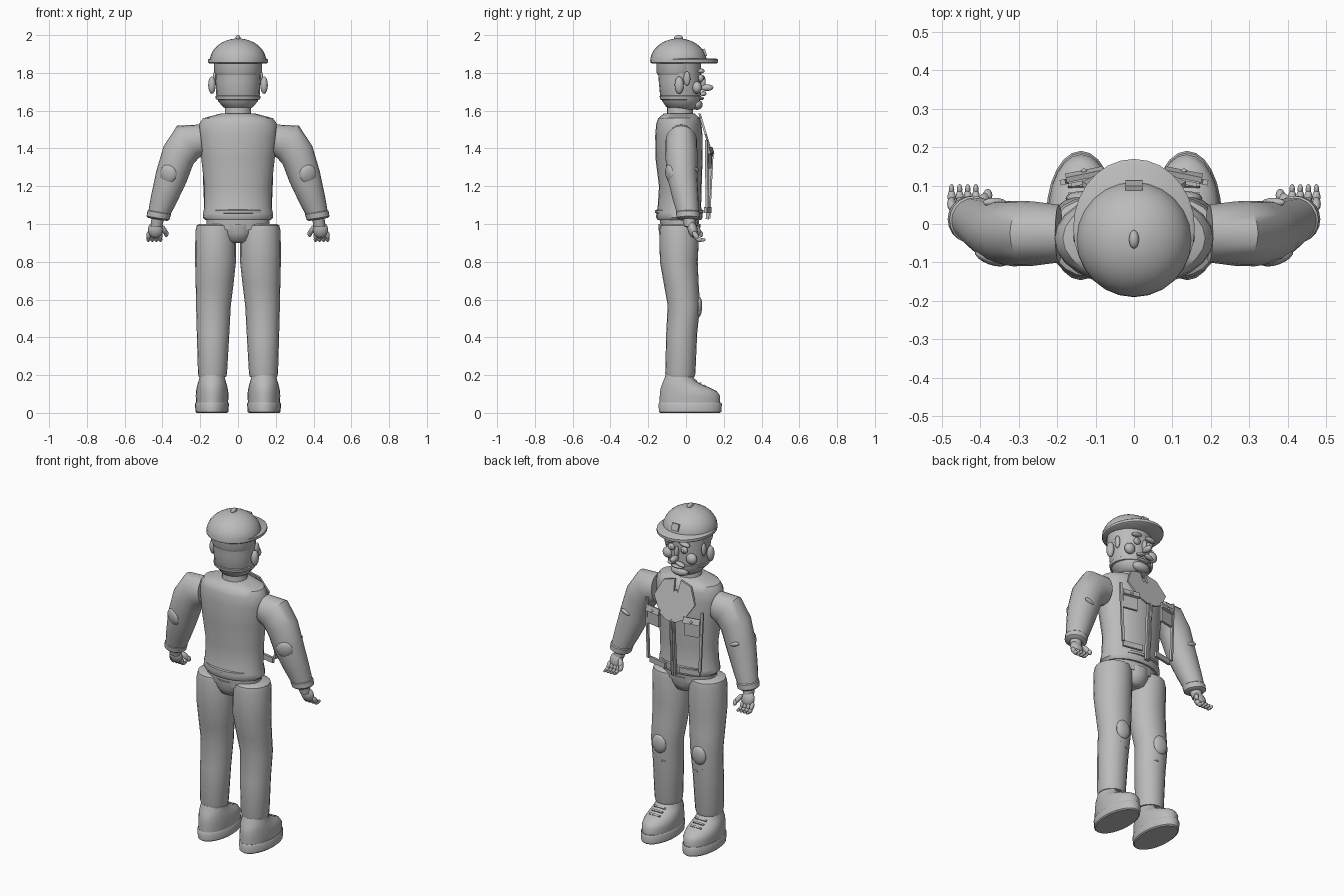
import bpy, bmesh, math
from mathutils import Euler, Vector

grey = bpy.data.materials.new("plain grey")
grey.diffuse_color = (0.5, 0.5, 0.5, 1)


def finish(bm, name, angle=40):
    bmesh.ops.recalc_face_normals(bm, faces=bm.faces)
    me = bpy.data.meshes.new(name)
    bm.to_mesh(me)
    bm.free()
    me.materials.append(grey)
    ob = bpy.data.objects.new(name, me)
    bpy.context.collection.objects.link(ob)
    bpy.ops.object.select_all(action='DESELECT')
    ob.select_set(True)
    bpy.context.view_layer.objects.active = ob
    bpy.ops.object.shade_smooth_by_angle(angle=math.radians(angle))
    return ob


def loft(name, sections, s=1, n=20):
    """Skin through ellipses (x, y, z, rx, ry, tilt about y); s mirrors x."""
    bm = bmesh.new()
    rings = []
    for x, y, z, rx, ry, tilt in sections:
        ring = []
        for i in range(n):
            a = 2 * math.pi * i / n
            u = rx * math.cos(a)
            ring.append(bm.verts.new((s * (x + u * math.cos(tilt)), y + ry * math.sin(a),
                                      z + u * math.sin(tilt))))
        rings.append(ring)
    for r, q in zip(rings, rings[1:]):
        for i in range(n):
            bm.faces.new((r[i], r[(i + 1) % n], q[(i + 1) % n], q[i]))
    bm.faces.new(rings[0])
    bm.faces.new(rings[-1])
    return finish(bm, name)


def upright(name, sections, x=0, s=1, n=20):
    """Loft of level ellipses (z, y, rx, ry)."""
    return loft(name, [(x, y, z, rx, ry, 0) for z, y, rx, ry in sections], s, n)


def solid(name, loc, size, rot=(0, 0, 0), ball=True):
    """Ellipsoid (half sizes) or box (full sizes)."""
    bm = bmesh.new()
    if ball:
        bmesh.ops.create_uvsphere(bm, u_segments=16, v_segments=10, radius=1)
    else:
        bmesh.ops.create_cube(bm, size=1)
    e = Euler(rot)
    for v in bm.verts:
        p = Vector([c * k for c, k in zip(v.co, size)])
        p.rotate(e)
        v.co = p + Vector(loc)
    return finish(bm, name)


def box(name, loc, size, rot=(0, 0, 0)):
    return solid(name, loc, size, rot, False)


def plate(name, outline, s=1, thick=0.009):
    """Flat panel from (x, z) points, leaning back toward the neck."""
    bm = bmesh.new()
    f = bm.faces.new([bm.verts.new((s * x, 0.13 - 0.3 * (z - 1.41), z)) for x, z in outline])
    ext = bmesh.ops.extrude_face_region(bm, geom=[f])
    for v in ext["geom"]:
        if isinstance(v, bmesh.types.BMVert):
            v.co.y -= thick
    return finish(bm, name)


# Trunk
upright("torso", [(1.02, -.035, .172, .115), (1.035, -.035, .186, .123), (1.06, -.035, .184, .122),
                  (1.09, -.035, .178, .115), (1.2, -.03, .178, .113), (1.35, -.037, .195, .125),
                  (1.47, -.038, .208, .125), (1.53, -.038, .206, .12), (1.56, -.037, .185, .11),
                  (1.585, -.035, .09, .082)], n=24)
upright("hem_band", [(1.055, -.035, .15, .12), (1.058, -.035, .172, .128),
                     (1.072, -.035, .172, .128), (1.076, -.035, .15, .12)], n=24)
upright("waist", [(.97, -.035, .165, .1), (1.03, -.035, .168, .105)])
upright("pelvis", [(.9, -.035, .05, .06), (.91, -.035, .07, .085), (.95, -.035, .092, .108),
                   (1.0, -.035, .098, .112)])
upright("neck", [(1.56, -.032, .078, .072), (1.58, -.032, .07, .068), (1.65, -.032, .068, .068)])

# Head
upright("head", [(1.605, -.015, .055, .06), (1.62, -.02, .08, .085), (1.65, -.025, .105, .1),
                 (1.68, -.03, .115, .107), (1.75, -.032, .118, .112), (1.86, -.035, .12, .115)])
upright("jaw_band", [(1.655, -.03, .1, .095), (1.66, -.03, .117, .107), (1.677, -.03, .12, .11),
                     (1.684, -.03, .11, .1)])
upright("hair", [(1.79, -.045, .118, .105), (1.805, -.045, .126, .112), (1.87, -.045, .126, .112)])

# Face
solid("nose", (0, .11, 1.722), (.017, .035, .018))
solid("nose_bridge", (0, .088, 1.755), (.011, .016, .035))
solid("chin", (0, .058, 1.632), (.055, .03, .028))
solid("mouth", (0, .078, 1.665), (.04, .018, .009))
for s in (1, -1):
    solid("eye", (s * .043, .078, 1.772), (.021, .016, .02))
    solid("pupil", (s * .043, .093, 1.772), (.009, .005, .009))
    solid("eyebrow", (s * .048, .08, 1.81), (.034, .018, .012), (0, s * .15, 0))
    solid("cheek", (s * .078, .058, 1.722), (.032, .026, .032))
    solid("moustache", (s * .027, .092, 1.69), (.032, .016, .011), (0, s * .25, 0))
    solid("ear", (s * .138, -.036, 1.735), (.02, .024, .046))
    solid("inner_ear", (s * .122, .005, 1.77), (.012, .018, .038))

# Cap
upright("cap_dome", [(1.86 + .122 * math.sin(t), -.04, .15 * math.cos(t), .15 * math.cos(t))
                     for t in (i * math.pi / 22 for i in range(11))], n=24)
upright("cap_brim", [(1.85, -.01, .152, .172), (1.855, -.01, .158, .179), (1.87, -.01, .158, .179),
                     (1.876, -.01, .15, .17)], n=28)
solid("cap_button", (0, -.04, 1.985), (.013, .024, .015))
box("cap_badge", (0, .1, 1.908), (.045, .012, .04), (.35, 0, 0))

# Jacket front
box("zip_strip", (0, .122, 1.2), (.03, .018, .35), (-.05, 0, 0))
box("zip_line", (0, .133, 1.2), (.01, .008, .34), (-.05, 0, 0))
box("zip_pull", (0, .138, 1.3), (.016, .008, .03))
plate("shirt_front", [(0, 1.53), (.07, 1.47), (.085, 1.39), (.03, 1.36), (-.03, 1.36),
                      (-.085, 1.39), (-.07, 1.47)])
for s in (1, -1):
    plate("collar_flap", [(.02, 1.585), (.09, 1.565), (.135, 1.475), (.085, 1.395), (.012, 1.5)],
          s, .012)
    box("side_strip", (s * .178, .11, 1.265), (.014, .014, .36), (0, s * .04, s * -.2))
    box("pocket", (s * .128, .12, 1.345), (.088, .014, .1), (0, 0, s * -.2))
    box("pocket_flap", (s * .128, .129, 1.388), (.1, .014, .035), (.3, 0, s * -.2))
    solid("pocket_button", (s * .13, .138, 1.385), (.008, .006, .008))
    box("lower_trim", (s * .105, .115, 1.075), (.12, .014, .032), (0, 0, s * -.2))

for s in (1, -1):
    # Sleeve, elbow and cuff
    loft("sleeve", [(.195, -.025, 1.445, .082, .075, 1.45), (.265, -.025, 1.435, .103, .084, .98),
                    (.315, -.025, 1.365, .092, .085, .55), (.353, -.02, 1.25, .085, .08, .35),
                    (.393, -.002, 1.13, .07, .068, .28), (.418, .01, 1.055, .058, .058, .2)], s)
    solid("elbow_patch", (s * .37, -.085, 1.265), (.047, .02, .05), (.15, 0, s * .35))
    solid("elbow_fold", (s * .362, .056, 1.285), (.032, .012, .012), (0, s * -.35, 0))
    loft("cuff", [(.415, .01, 1.068, .054, .054, .16), (.417, .01, 1.06, .063, .063, .16),
                  (.424, .012, 1.032, .061, .061, .16), (.426, .012, 1.024, .05, .05, .16)], s)
    # Hand
    loft("wrist", [(.424, .014, 1.035, .034, .034, .1), (.432, .022, .985, .03, .03, .1)], s, 12)
    solid("palm", (s * .437, .035, .97), (.04, .026, .045), (.25, 0, 0))
    for i in range(4):
        x = s * (.411 + .021 * i)
        solid("finger_base", (x, .052, .938), (.0115, .014, .026), (.55, 0, 0))
        solid("finger_middle", (x, .07, .918), (.0105, .02, .012), (-.2, 0, 0))
        solid("finger_tip", (x, .09, .916), (.007, .014, .009), (.2, 0, 0))
    solid("thumb", (s * .392, .06, .968), (.014, .017, .032), (.5, s * .5, 0))
    solid("thumb_tip", (s * .38, .075, .95), (.012, .014, .02), (.6, 0, 0))

    # Trouser leg
    loft("trouser_leg", [(.12, -.036, 1.0, .085, .085, 0), (.119, -.036, .992, .1, .1, 0),
                         (.119, -.036, .96, .107, .106, 0), (.119, -.038, .8, .108, .1, 0),
                         (.124, -.025, .68, .1, .092, 0), (.13, -.011, .57, .092, .086, 0),
                         (.132, -.023, .42, .086, .082, 0), (.135, -.03, .21, .077, .08, 0),
                         (.135, -.03, .19, .072, .075, 0)], s)
    solid("knee_patch", (s * .132, .066, .56), (.046, .02, .056), (-.05, 0, 0))
    for i in range(2):
        solid("trouser_fold", (s * (.115 + .03 * i), .056, .46 + .02 * i), (.018, .008, .006))

    # Shoe
    upright("shoe_sole", [(0, .022, .08, .158), (.006, .022, .087, .165), (.048, .022, .09, .168),
                          (.056, .022, .085, .163)], .138, s, 24)
    upright("shoe_upper", [(.05, .02, .084, .16), (.09, .021, .087, .16), (.115, .013, .085, .15),
                           (.135, -.005, .081, .128), (.155, -.026, .076, .1),
                           (.175, -.035, .07, .082), (.2, -.036, .064, .072)], .137, s, 24)
    for i in range(3):
        box("lace", (s * .137, .052 + .024 * i, .172 - .014 * i), (.07, .01, .008), (-.6, 0, 0))
